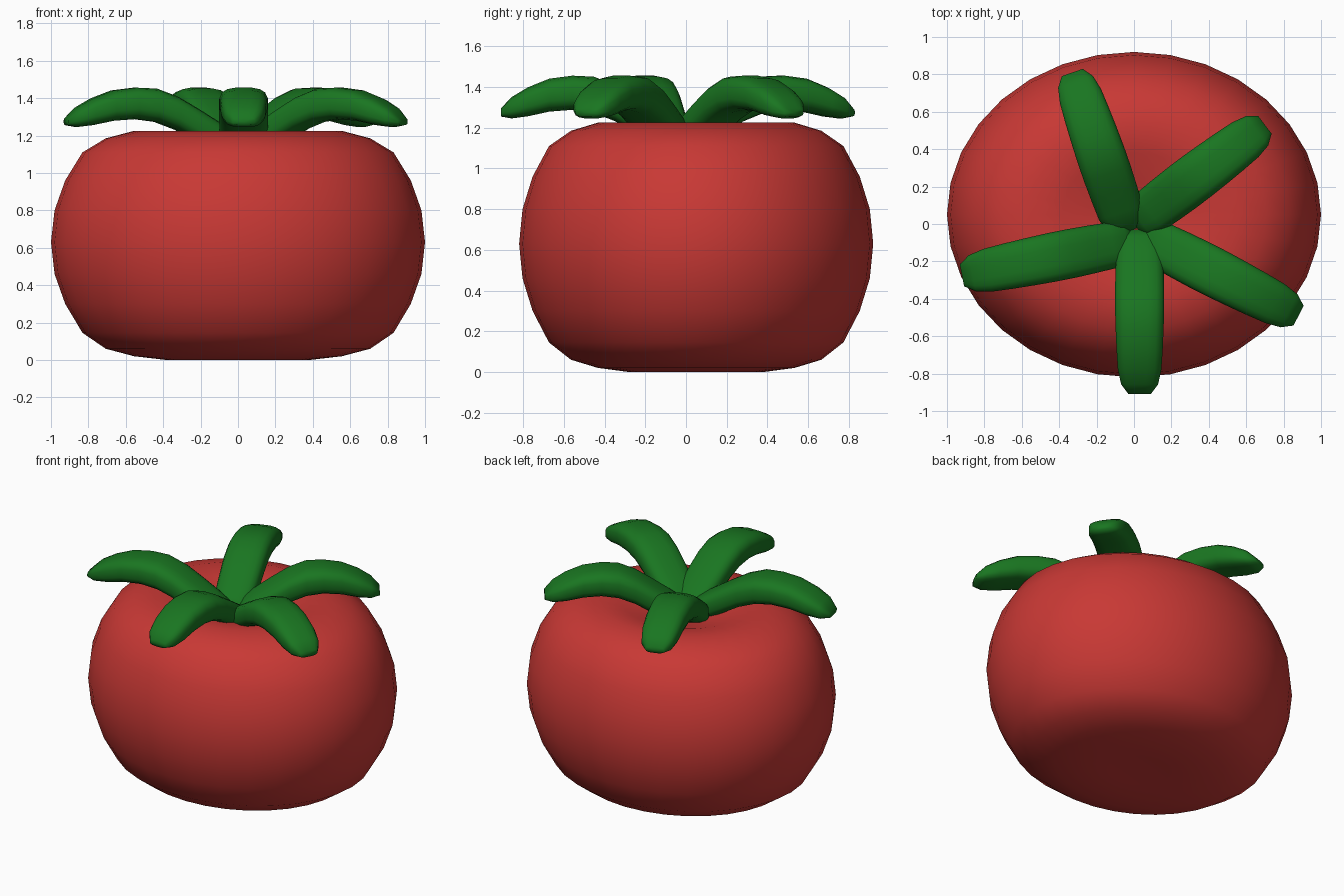
import bpy, bmesh
from math import sin, cos, pi
from mathutils import Vector

if "Cube" in bpy.data.objects:
    bpy.data.objects.remove(bpy.data.objects["Cube"])


def material(name, color):
    m = bpy.data.materials.new(name)
    m.diffuse_color = (*color, 1)
    m.use_nodes = True
    m.node_tree.nodes["Principled BSDF"].inputs["Base Color"].default_value = m.diffuse_color
    return m


def loft(name, rings, mat):
    """Skin a list of equal-sized closed rings; one-point rings become poles."""
    bm = bmesh.new()
    loops = [[bm.verts.new(p) for p in ring] for ring in rings]
    for a, b in zip(loops, loops[1:]):
        n = max(len(a), len(b))
        for i in range(n):
            j = (i + 1) % n
            quad = [a[i % len(a)], a[j % len(a)], b[j % len(b)], b[i % len(b)]]
            bm.faces.new(list(dict.fromkeys(quad)))
    bmesh.ops.recalc_face_normals(bm, faces=bm.faces)
    for f in bm.faces:
        f.smooth = True
    mesh = bpy.data.meshes.new(name)
    bm.to_mesh(mesh)
    bm.free()
    obj = bpy.data.objects.new(name, mesh)
    bpy.context.collection.objects.link(obj)
    mesh.materials.append(mat)
    return obj


red = material("red_skin", (0.58, 0.04, 0.035))
green = material("green_leaf", (0.01, 0.18, 0.015))

# Fruit body: squashed sphere with a dimple on top
heights = [0.01, 0.0, 0.0, 0.02, 0.06, 0.145, 0.30, 0.46, 0.63,
           0.80, 0.96, 1.11, 1.185, 1.225, 1.205, 1.15, 1.11]
rings = []
for k, z in enumerate(heights):
    r = sin(pi * k / 16)
    if k in (0, 16):
        rings.append([(0, 0.05, z)])
    else:
        rings.append([(r * cos(2 * pi * i / 32), 0.05 + 0.87 * r * sin(2 * pi * i / 32), z)
                      for i in range(32)])
loft("fruit_body", rings, red)

# Leaf stations: fraction of length, centre height, half width, half thickness
STATIONS = [(0.0, 1.14, 0.06, 0.04), (0.04, 1.155, 0.105, 0.075), (0.12, 1.19, 0.125, 0.085),
            (0.24, 1.255, 0.13, 0.09), (0.36, 1.32, 0.133, 0.09), (0.48, 1.362, 0.133, 0.09),
            (0.60, 1.372, 0.13, 0.085), (0.73, 1.36, 0.125, 0.082), (0.85, 1.327, 0.118, 0.072),
            (0.94, 1.298, 0.10, 0.053), (1.0, 1.275, 0.06, 0.02)]


def rounded(v):
    return (1 if v > 0 else -1) * abs(v) ** 0.65


def leaf(name, base, tip):
    base, tip = Vector((*base, 0)), Vector((*tip, 0))
    axis = tip - base
    side = Vector((-axis.y, axis.x, 0)).normalized()
    rings = [[base + Vector((0, 0, STATIONS[0][1]))]]
    for t, z, w, h in STATIONS:
        c = base + axis * t + Vector((0, 0, z))
        rings.append([c + side * w * rounded(cos(a)) + Vector((0, 0, h * rounded(sin(a))))
                      for a in (2 * pi * (i + 0.5) / 16 for i in range(16))])
    rings.append([tip + Vector((0, 0, STATIONS[-1][1]))])
    loft(name, rings, green)


# Five leaves fanning out from the stem dimple
leaf("leaf_front", (0.03, -0.03), (0.03, -0.91))
leaf("leaf_front_right", (0.04, -0.06), (0.88, -0.49))
leaf("leaf_back_right", (0.0, 0.0), (0.70, 0.53))
leaf("leaf_back_left", (-0.035, -0.04), (-0.33, 0.81))
leaf("leaf_left", (0.0, -0.09), (-0.92, -0.275))
